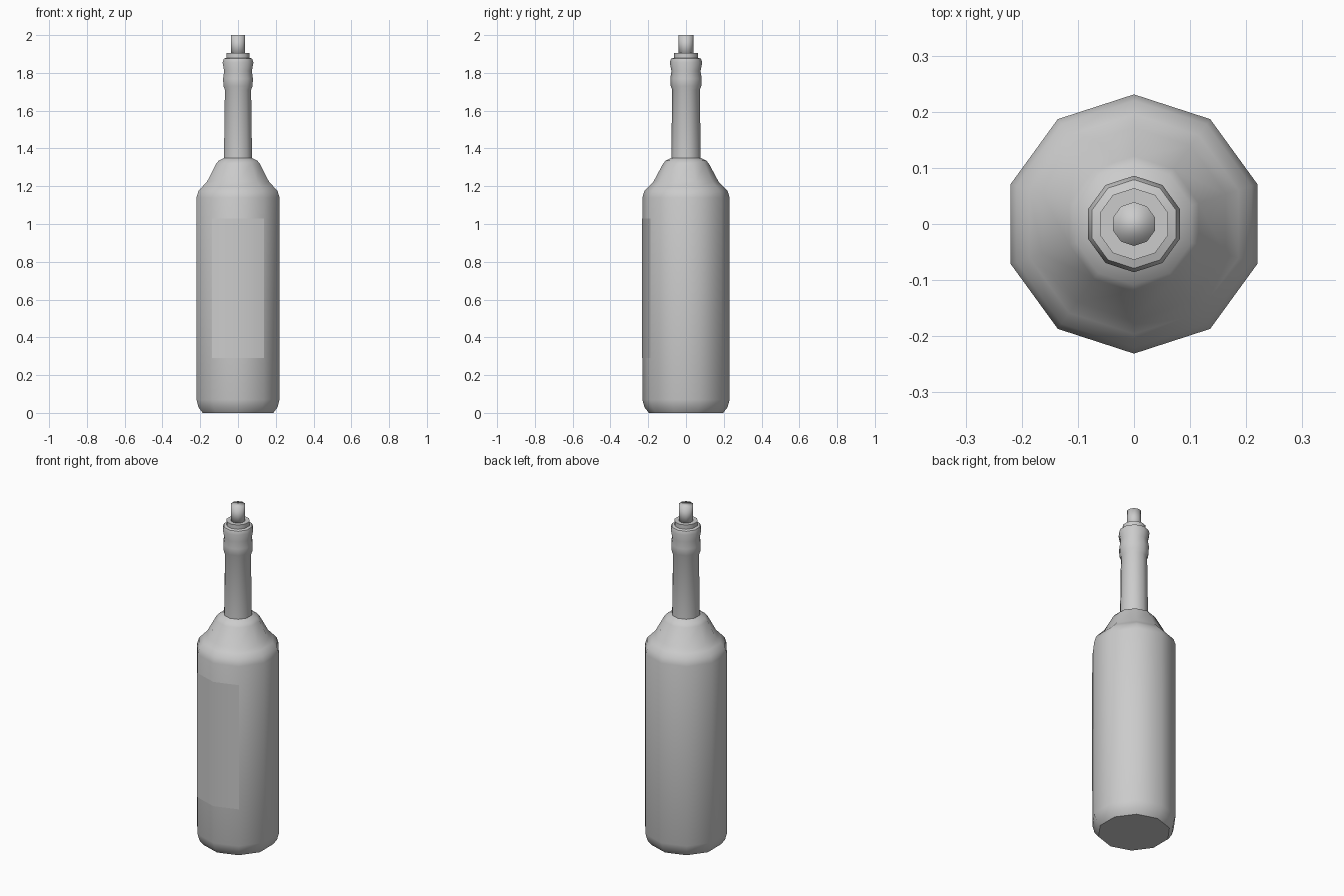
import bpy, bmesh, math

if "Cube" in bpy.data.objects:
    bpy.data.objects.remove(bpy.data.objects["Cube"])

SIDES = 10


def ring_point(r, z, i):
    a = -math.pi / 2 + 2 * math.pi * i / SIDES
    return (r * math.cos(a), r * math.sin(a), z)


def finish(bm, name, angle):
    bmesh.ops.recalc_face_normals(bm, faces=bm.faces)
    mesh = bpy.data.meshes.new(name)
    bm.to_mesh(mesh)
    bm.free()
    obj = bpy.data.objects.new(name, mesh)
    bpy.context.collection.objects.link(obj)
    bpy.ops.object.select_all(action='DESELECT')
    obj.select_set(True)
    bpy.context.view_layer.objects.active = obj
    bpy.ops.object.shade_smooth_by_angle(angle=math.radians(angle))
    return obj


def lathe(name, profile, angle=50):
    bm = bmesh.new()
    rings = [[bm.verts.new(ring_point(r, z, i)) for i in range(SIDES)]
             for r, z in profile]
    for low, high in zip(rings, rings[1:]):
        for i in range(SIDES):
            j = (i + 1) % SIDES
            bm.faces.new((low[i], low[j], high[j], high[i]))
    bm.faces.new(rings[0])
    bm.faces.new(rings[-1])
    return finish(bm, name, angle)


# Glass body, shoulder and neck up to the wrapped lip
lathe("bottle_body", [
    (0.197, 0.0), (0.220, 0.03), (0.231, 0.07), (0.231, 1.14),
    (0.220, 1.175), (0.196, 1.20), (0.172, 1.225), (0.121, 1.32),
    (0.108, 1.335), (0.078, 1.35), (0.073, 1.71),
    (0.081, 1.73), (0.083, 1.77), (0.077, 1.81), (0.086, 1.855),
    (0.079, 1.875), (0.064, 1.88), (0.064, 1.905)])

# Stopper
lathe("cork", [(0.039, 1.89), (0.039, 2.0)], 100)

# Label wrapped over the two front facets
bm = bmesh.new()
low, high = [[bm.verts.new(ring_point(0.233, z, i)) for i in (-1, 0, 1)]
             for z in (0.29, 1.03)]
for i in range(2):
    bm.faces.new((low[i], low[i + 1], high[i + 1], high[i]))
finish(bm, "label", 50)
